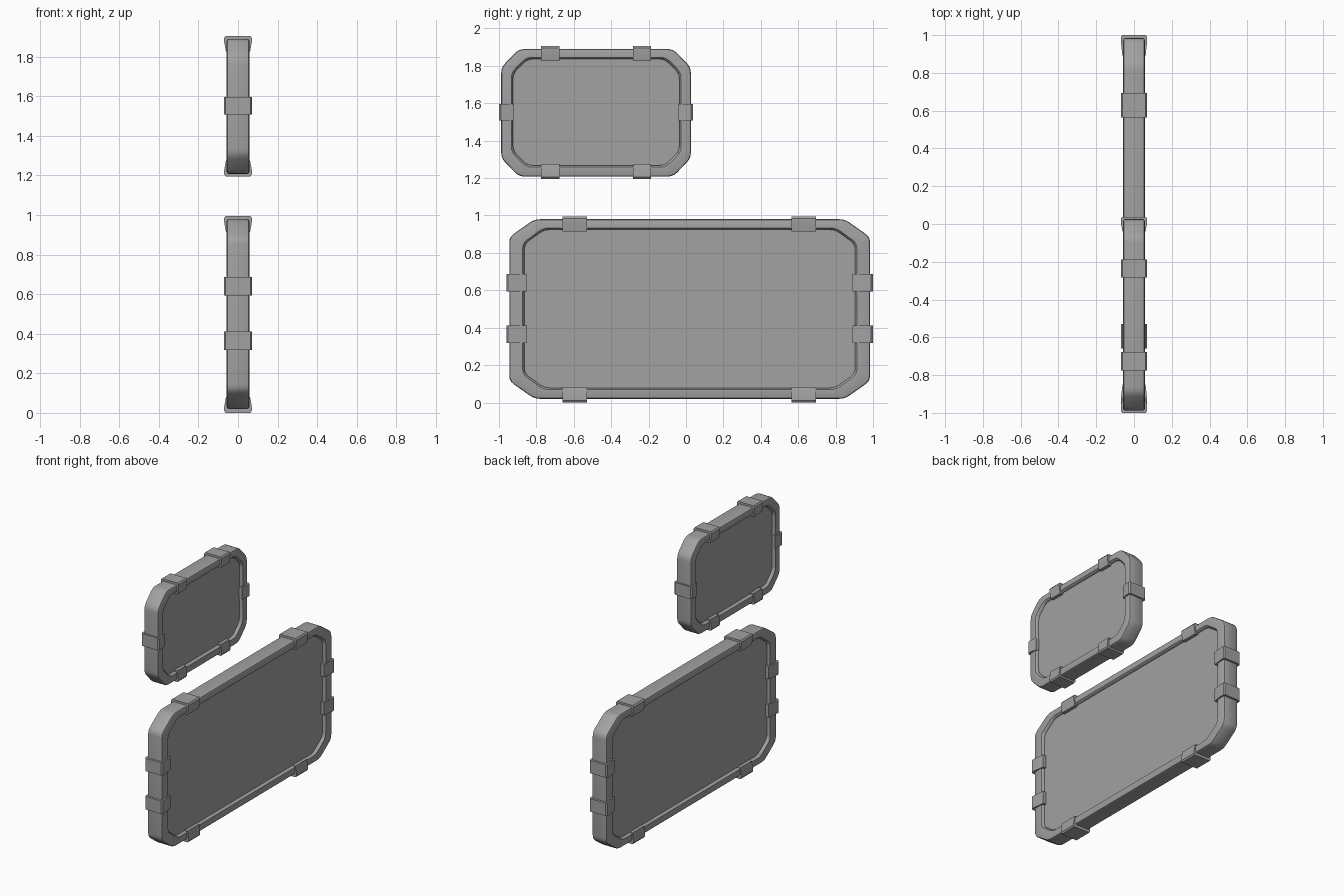
import bpy, bmesh
from mathutils import Vector

if "Cube" in bpy.data.objects:
    bpy.data.objects.remove(bpy.data.objects["Cube"])

grey = bpy.data.materials.new("mid grey")
grey.diffuse_color = (0.36, 0.36, 0.36, 1)
grey.use_nodes = True
grey.node_tree.nodes["Principled BSDF"].inputs["Base Color"].default_value = grey.diffuse_color


def finish(name, bm):
    bmesh.ops.recalc_face_normals(bm, faces=bm.faces)
    mesh = bpy.data.meshes.new(name)
    bm.to_mesh(mesh)
    bm.free()
    mesh.materials.append(grey)
    ob = bpy.data.objects.new(name, mesh)
    bpy.context.collection.objects.link(ob)
    bpy.ops.object.select_all(action='DESELECT')
    ob.select_set(True)
    bpy.context.view_layer.objects.active = ob
    bpy.ops.object.shade_smooth_by_angle(angle=0.6)
    return ob


def outline(box, cut, inset=0.0, soft=0.03):
    """Rectangle with clipped corners, each bend slightly rounded, as (y, z) points."""
    y0, y1, z0, z1 = box
    y0, y1, z0, z1 = y0 + inset, y1 - inset, z0 + inset, z1 - inset
    cy, cz = cut[0] - 0.5 * inset, cut[1] - 0.5 * inset
    raw = [Vector(p) for p in (
        (y0 + cy, z0), (y1 - cy, z0), (y1, z0 + cz), (y1, z1 - cz),
        (y1 - cy, z1), (y0 + cy, z1), (y0, z1 - cz), (y0, z0 + cz))]
    points = []
    for i, p in enumerate(raw):
        a = p + (raw[i - 1] - p).normalized() * soft
        b = p + (raw[(i + 1) % 8] - p).normalized() * soft
        for t in (0, 1 / 3, 2 / 3, 1):
            points.append(a * (1 - t) ** 2 + p * 2 * t * (1 - t) + b * t * t)
    return points


def loft(bm, rings, closed):
    """Skin a list of (x, outline) rings."""
    vs = [[bm.verts.new((x, p.x, p.y)) for p in pts] for x, pts in rings]
    n = len(vs[0])
    for k in range(len(vs) if closed else len(vs) - 1):
        a, b = vs[k], vs[(k + 1) % len(vs)]
        for i in range(n):
            j = (i + 1) % n
            bm.faces.new((a[i], a[j], b[j], b[i]))
    if not closed:
        bm.faces.new(vs[0])
        bm.faces.new(vs[-1])


def panel(name, outer, outer_cut, inner, inner_cut):
    # bevelled frame, open in the middle
    half = [(0.035, outline(inner, inner_cut, 0.006)),
            (0.048, outline(inner, inner_cut, 0.004)),
            (0.057, outline(inner, inner_cut, -0.004)),
            (0.057, outline(outer, outer_cut, 0.010)),
            (0.054, outline(outer, outer_cut, 0.003)),
            (0.047, outline(outer, outer_cut))]
    bm = bmesh.new()
    loft(bm, half + [(-x, pts) for x, pts in reversed(half)], True)
    finish(name + "_frame", bm)
    # recessed sheet filling the frame
    sheet = outline(inner, inner_cut, -0.01)
    bm = bmesh.new()
    loft(bm, [(-0.037, sheet), (0.037, sheet)], False)
    finish(name + "_sheet", bm)


def clip(name, axis, edge, side, centre, width, depth):
    """Tapered clamp on a frame edge; side is the outward direction along axis."""
    right = [(0.062, 0.0), (0.070, 0.010), (0.070, 0.030), (0.061, depth)]
    profile = right + [(-x, d) for x, d in reversed(right)]
    bm = bmesh.new()
    ends = []
    for s in (-0.5, 0.5):
        along = centre + s * width
        ring = []
        for x, d in profile:
            out = edge - side * d
            ring.append(bm.verts.new((x, along, out) if axis == 'z' else (x, out, along)))
        ends.append(ring)
    a, b = ends
    for i in range(8):
        j = (i + 1) % 8
        bm.faces.new((a[i], a[j], b[j], b[i]))
    bm.faces.new(a)
    bm.faces.new(b)
    finish(name, bm)


# large lower panel
panel("large", (-0.945, 0.984, 0.020, 0.980), (0.135, 0.095),
      (-0.870, 0.910, 0.073, 0.930), (0.11, 0.08))
# small upper panel
panel("small", (-0.988, 0.026, 1.208, 1.890), (0.095, 0.098),
      (-0.930, -0.030, 1.262, 1.842), (0.08, 0.08))

# clips on the top and bottom edges
for name, low, high, centres, width in (
        ("large", 0.0, 0.995, (-0.594, 0.629), 0.13),
        ("small", 1.195, 1.905, (-0.726, -0.236), 0.097)):
    for c in centres:
        clip(name + "_top_clip", 'z', high, 1, c, width, 0.08)
        clip(name + "_bottom_clip", 'z', low, -1, c, width, 0.08)

# clips on the side edges
for name, low, high, centres, width, depth in (
        ("large", -0.961, 1.0, (0.365, 0.640), 0.092, 0.11),
        ("small", -1.0, 0.038, (1.552,), 0.088, 0.078)):
    for c in centres:
        clip(name + "_front_clip", 'y', low, -1, c, width, depth)
        clip(name + "_back_clip", 'y', high, 1, c, width, depth)
